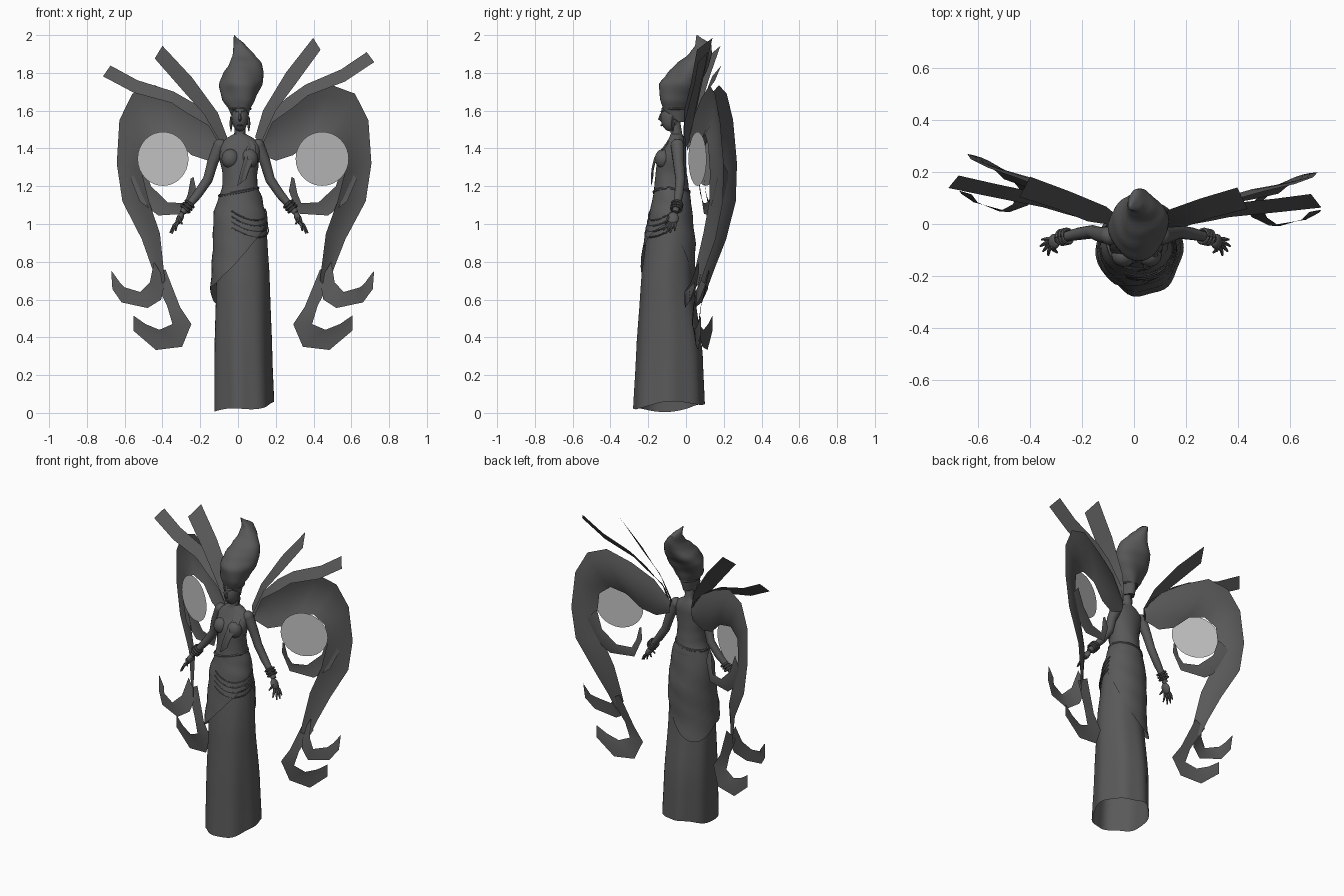
import bpy, bmesh, math
from mathutils import Vector, Matrix

if "Cube" in bpy.data.objects:
    bpy.data.objects.remove(bpy.data.objects["Cube"])


def material(name, value):
    m = bpy.data.materials.new(name)
    m.use_nodes = True
    colour = (value, value, value, 1)
    m.diffuse_color = colour
    m.node_tree.nodes["Principled BSDF"].inputs["Base Color"].default_value = colour
    return m


CHARCOAL = material("charcoal_grey", 0.1)
PALE = material("pale_grey", 0.54)
parts = []


def finish(name, bm, mat=CHARCOAL):
    me = bpy.data.meshes.new(name)
    bm.to_mesh(me)
    bm.free()
    me.materials.append(mat)
    ob = bpy.data.objects.new(name, me)
    bpy.context.collection.objects.link(ob)
    parts.append(ob)
    return ob


def grid(name, rows, closed=False, caps=False):
    """Skin a list of equal-length point rows."""
    bm = bmesh.new()
    vs = [[bm.verts.new(p) for p in row] for row in rows]
    n = len(rows[0])
    for a, b in zip(vs, vs[1:]):
        for i in range(n if closed else n - 1):
            j = (i + 1) % n
            bm.faces.new((a[i], a[j], b[j], b[i]))
    if caps:
        bm.faces.new(vs[0][::-1])
        bm.faces.new(vs[-1])
    return finish(name, bm)


def sample(profile, z):
    """Centre and radii of a profile at height z."""
    z = min(max(z, profile[0][0]), profile[-1][0])
    for a, b in zip(profile, profile[1:]):
        if z <= b[0]:
            t = (z - a[0]) / (b[0] - a[0])
            t = t * t * (3 - 2 * t) * 0.5 + t * 0.5
            return [p + (q - p) * t for p, q in zip(a[1:], b[1:])]


def on_body(profile, a, z, s=1.0):
    cx, cy, rx, ry = sample(profile, z)
    return Vector((cx + rx * s * math.cos(a), cy + ry * s * math.sin(a), z))


def shell(name, profile, low, high, steps, sides, swell=lambda a, z, t: 1, caps=False):
    """Skin around a profile between a shaped hem and a shaped top."""
    rows = []
    for k in range(steps + 1):
        t = k / steps
        row = []
        for i in range(sides):
            a = math.tau * i / sides
            z = low(a) * (1 - t) + high(a) * t
            row.append(on_body(profile, a, z, swell(a, z, t)))
        rows.append(row)
    return grid(name, rows, True, caps)


def tube(name, points, radii, sides=8):
    pts = [Vector(p) for p in points]
    rows = []
    for i, p in enumerate(pts):
        d = (pts[min(i + 1, len(pts) - 1)] - pts[max(i - 1, 0)]).normalized()
        u = d.cross(Vector((0.1, 1, 0.2))).normalized()
        v = d.cross(u)
        r = radii[i] if isinstance(radii, (list, tuple)) else radii
        rows.append([p + r * (u * math.cos(math.tau * k / sides) + v * math.sin(math.tau * k / sides))
                     for k in range(sides)])
    return grid(name, rows, True, True)


def ball(name, centre, size, turn=0):
    bm = bmesh.new()
    m = Matrix.Translation(centre) @ Matrix.Rotation(turn, 4, 'Y') @ Matrix.Diagonal((*size, 1))
    bmesh.ops.create_uvsphere(bm, u_segments=16, v_segments=12, radius=1, matrix=m)
    return finish(name, bm)


# Body: height, centre x, centre y, half width, half depth
BODY = [(0, .03, -.09, .16, .19), (.3, .025, -.088, .155, .177), (.7, .025, -.10, .143, .14),
        (.9, .02, -.085, .137, .13), (1.05, .01, -.08, .132, .11), (1.13, .012, -.075, .113, .097),
        (1.2, .01, -.077, .09, .086), (1.27, .01, -.078, .088, .08), (1.35, .01, -.075, .104, .075),
        (1.42, .01, -.055, .108, .055), (1.455, .01, -.05, .07, .04), (1.475, .01, -.05, .03, .03),
        (1.54, .01, -.06, .028, .03)]
# Skirt with seven soft pleats towards the hem, and a wrapped overskirt
shell("skirt", BODY, lambda a: .033 + .018 * math.cos(a) + .012 * math.sin(a) + .01 * math.cos(3 * a),
      lambda a: 1.1, 12, 56, lambda a, z, t: .99 + .03 * (1 - t) * math.cos(7 * (a + 1.8)))
shell("overskirt", BODY, lambda a: .83 + .17 * math.cos(a) - .2 * max(0, math.sin(a)),
      lambda a: 1.17 + .02 * math.cos(a), 12, 40,
      lambda a, z, t: 1.04 + (1 - t) * (.15 * max(0, -math.cos(a)) + .05 * max(0, -math.sin(a)))
      + .018 * math.sin(3 * a + 45 * z))
shell("torso", BODY, lambda a: 1.08, lambda a: 1.54, 22, 28, caps=True)
shell("bodice", BODY, lambda a: 1.12, lambda a: 1.33 - .07 * math.sin(a) - .03 * math.cos(a), 10, 32,
      lambda a, z, t: 1.04 + .012 * math.sin(6 * a + 30 * z))
for side, label in ((-1, "right"), (1, "left")):
    ball(label + "_bust", (.01 + side * .05, -.12, 1.345), (.047, .045, .052))

# Waistband, thin hip folds and a cloth panel hanging from the left shoulder
turns = [math.tau * i / 32 for i in range(33)]
tube("waistband", [on_body(BODY, a, 1.17 + .02 * math.cos(a), 1.03) for a in turns], .008, 6)
for k in range(4):
    arc = [-1.9 + 2.1 * i / 12 for i in range(13)]
    tube(f"hip_fold_{k}", [on_body(BODY, a, .93 + .03 * k + .05 * (a + .9) ** 2, 1.07) for a in arc], .004, 6)
grid("shoulder_drape", [[on_body(BODY, -.75 - .45 * u - .5 * v, 1.44 - v * (.2 + .04 * u),
                                 1.06 + .25 * math.sin(2.4 * v) + .03 * math.sin(9 * u))
                         for u in [i / 8 for i in range(9)]] for v in [i / 8 for i in range(9)]])

# Head and face
ball("head", (.01, -.083, 1.568), (.045, .052, .078))
tube("nose", [(.01, -.132, 1.585), (.01, -.14, 1.555), (.01, -.128, 1.545)], [.005, .009, .005], 6)
tube("lips", [(-.006, -.125, 1.522), (.01, -.13, 1.523), (.026, -.125, 1.522)], [.002, .006, .002], 6)
for side, label in ((-1, "right"), (1, "left")):
    x = .01 + side * .047
    tube(label + "_earring", [(x, -.07, 1.57), (x, -.07, 1.53), (x, -.07, 1.49)], [.004, .009, .002], 6)
    tube(label + "_brow", [(.01 + side * .008, -.133, 1.595), (.01 + side * .034, -.117, 1.6)], .004, 6)
necklace = [math.pi * i / 10 for i in range(11)]
tube("necklace", [(.01 + .05 * math.cos(a), -.06 - .05 * math.sin(a), 1.45 - .04 * math.sin(a))
                  for a in necklace], .004, 6)

# Tall twisted hair
HAIR = [(1.54, .01, -.04, .035, .04), (1.6, .01, -.055, .052, .068), (1.66, .01, -.05, .088, .085),
        (1.74, .015, -.03, .113, .105), (1.8, .022, .008, .106, .1), (1.85, .035, .035, .085, .085),
        (1.9, .028, .072, .055, .06), (1.95, .008, .09, .03, .042), (2, -.02, .058, .002, .003)]
shell("hair", HAIR, lambda a: 1.54 + .06 * max(0, -math.sin(a)), lambda a: 2, 28, 40,
      lambda a, z, t: 1 + .08 * math.sin(3 * a + 18 * z), True)
tube("headband", [on_body(HAIR, a, 1.61, 1.0) for a in turns], .006, 6)

# Arms, bracelets and open hands
ARM = [(.1, -.045, 1.415), (.138, -.04, 1.33), (.165, -.03, 1.235), (.22, -.038, 1.155),
       (.275, -.05, 1.09), (.3, -.058, 1.06)]
TIPS = [(.3, -.11, 1.0), (.335, -.12, .965), (.355, -.105, .95), (.365, -.085, .953), (.36, -.06, .965)]
for side, label in ((-1, "right"), (1, "left")):
    def flip(p):
        return Vector((.005 + side * p[0], p[1], p[2]))
    tube(label + "_arm", [flip(p) for p in ARM], [.036, .029, .026, .024, .018, .017], 12)
    ball(label + "_shoulder", flip(ARM[0]), (.036, .036, .036))
    ball(label + "_palm", flip((.313, -.068, 1.03)), (.018, .03, .036), -side * .45)
    for k, tip in enumerate(TIPS):
        root = Vector((.318, -.088 + .008 * k, 1.015 if k else 1.04))
        tip = Vector(tip)
        tube(f"{label}_finger_{k}", [flip(root), flip(root.lerp(tip, .5) + Vector((.005, 0, .003))), flip(tip)],
             [.009, .008, .004], 6)
    for k in range(3):
        c = Vector(ARM[3]).lerp(Vector(ARM[4]), .75 + .2 * k)
        d = (Vector(ARM[4]) - Vector(ARM[3])).normalized()
        u = d.cross(Vector((0, 1, 0))).normalized()
        v = d.cross(u)
        tube(f"{label}_bracelet_{k}", [flip(c + .027 * (u * math.cos(a) + v * math.sin(a)))
                                       for a in turns[::2]], .007, 6)

# Wing ribbons: outer edge x z, inner edge x z, outer depth, lean of the inner edge
WING = [(.08, 1.45, .09, 1.37, .02, 0), (.18, 1.58, .18, 1.335, .055, .02), (.32, 1.67, .27, 1.365, .1, .035),
        (.47, 1.735, .36, 1.45, .15, .05), (.59, 1.69, .46, 1.475, .185, .06), (.66, 1.55, .53, 1.42, .215, .07),
        (.675, 1.32, .54, 1.28, .235, .08), (.645, 1.12, .5, 1.12, .23, .08), (.54, .92, .44, .95, .185, .07),
        (.48, .76, .42, .78, .125, .05), (.45, .66, .41, .7, .09, .03)]
CURL = [(.6, 1.24, .53, 1.32, .2, .03), (.55, 1.12, .49, 1.2, .17, 0), (.45, 1.045, .4, 1.115, .14, 0),
        (.29, 1.055, .31, 1.11, .11, 0), (.245, 1.175, .29, 1.16, .09, 0), (.26, 1.25, .275, 1.24, .08, 0)]
OUTER_TAIL = [(.41, .7, .47, .8, .09, 0), (.43, .6, .49, .69, .05, 0), (.5, .555, .54, .64, .02, 0),
              (.64, .585, .625, .665, .05, 0), (.69, .655, .65, .69, .08, 0), (.697, .75, .69, .745, .09, 0)]
INNER_TAIL = [(.48, .72, .41, .76, .1, 0), (.4, .57, .33, .56, .06, 0), (.37, .47, .27, .47, .05, 0),
              (.44, .44, .32, .35, .07, 0), (.515, .47, .46, .333, .09, 0), (.58, .515, .58, .435, .11, 0)]
TALL_PLUME = [(.073, 1.456, .1, 1.415, .02, .03), (.12, 1.595, .19, 1.59, .06, .06),
              (.25, 1.79, .3, 1.725, .11, .07), (.4, 1.965, .44, 1.9, .16, .08)]
WIDE_PLUME = [(.08, 1.43, .1, 1.39, .02, .02), (.11, 1.525, .17, 1.53, .04, .04),
              (.24, 1.65, .28, 1.6, .075, .05), (.35, 1.72, .36, 1.66, .095, .05),
              (.54, 1.79, .56, 1.725, .125, .05), (.68, 1.875, .72, 1.82, .15, .05)]


def place(p, side, roll=0):
    """Mirror a wing point, then add the slight turn of the pose."""
    q = Vector((side * p[0], p[1], p[2] - 1.4))
    q = Matrix.Rotation(math.radians(-3), 3, 'Z') @ Matrix.Rotation(math.radians(-roll), 3, 'Y') @ q
    return q + Vector((.02, 0, 1.4))


def ribbon(name, table, side, bulge=0, roll=0):
    rows = []
    for xo, zo, xi, zi, y, lean in table:
        width = math.hypot(xo - xi, zo - zi)
        rows.append([place((xo + (xi - xo) * t, y - lean * t + bulge * width * 4 * t * (1 - t),
                            zo + (zi - zo) * t), side, roll) for t in (0, .2, .4, .6, .8, 1)])
    return grid(name, rows)


for side, label in ((-1, "right"), (1, "left")):
    ribbon(label + "_wing", WING, side, .09)
    ribbon(label + "_wing_curl", CURL, side, .04)
    ribbon(label + "_outer_tail", OUTER_TAIL, side)
    ribbon(label + "_inner_tail", INNER_TAIL, side)
    ribbon(label + "_tall_plume", TALL_PLUME, side, roll=3)
    ribbon(label + "_wide_plume", WIDE_PLUME, side, roll=3)
    # Pale disc held inside the wing
    bm = bmesh.new()
    bm.faces.new([bm.verts.new(place((.422 + .138 * math.cos(a), .083 + .055 * math.cos(a),
                                      1.345 + .143 * math.sin(a)), side)) for a in turns[:-1]])
    finish(label + "_disc", bm, PALE)

# Consistent normals and smooth shading
for ob in parts:
    bm = bmesh.new()
    bm.from_mesh(ob.data)
    bmesh.ops.recalc_face_normals(bm, faces=bm.faces)
    bm.to_mesh(ob.data)
    bm.free()
bpy.ops.object.select_all(action='DESELECT')
for ob in parts:
    ob.select_set(True)
bpy.context.view_layer.objects.active = parts[0]
bpy.ops.object.shade_smooth_by_angle(angle=math.radians(40))
